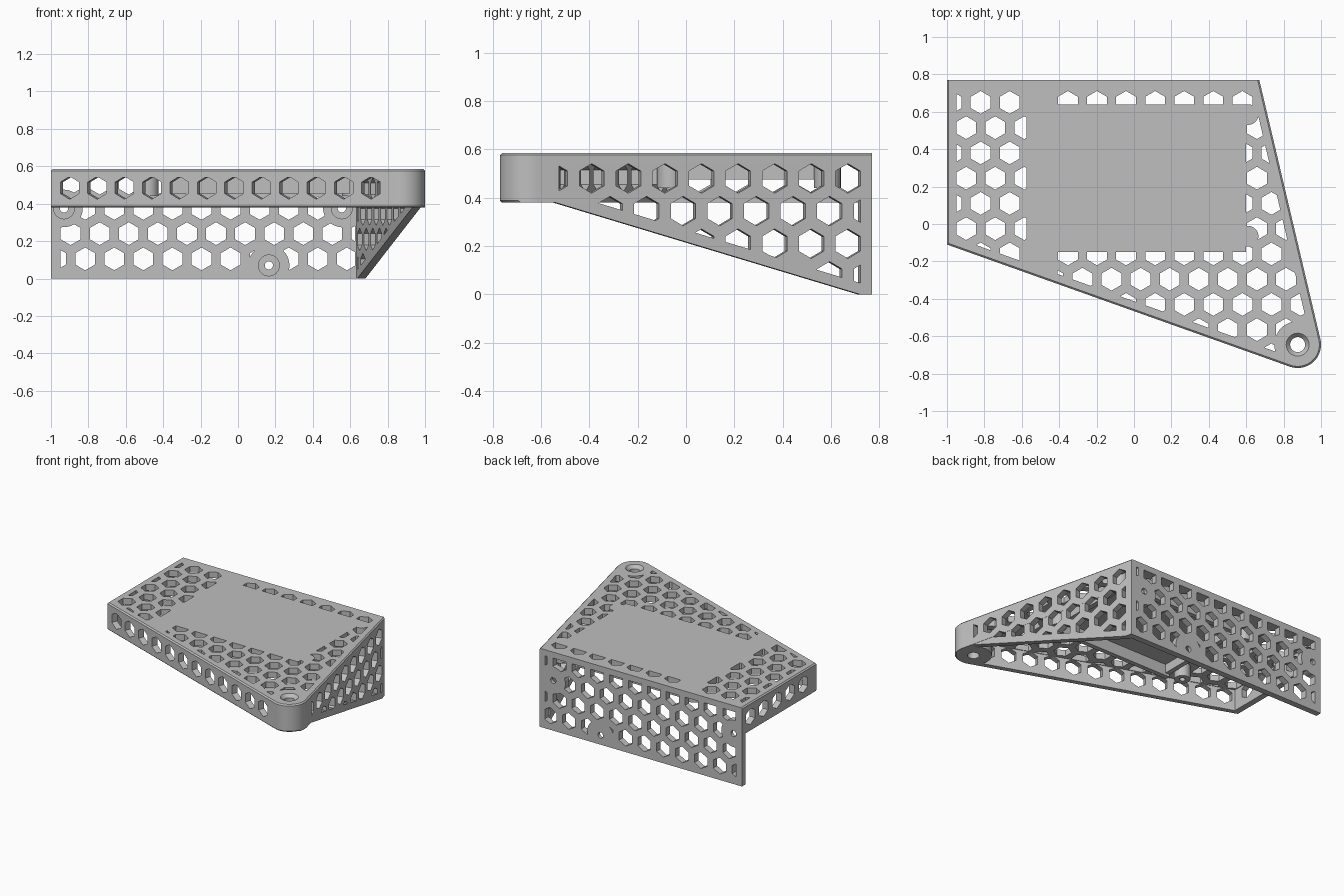
import bpy, bmesh, math
from mathutils import Matrix, Vector

cube = bpy.data.objects.get("Cube")
if cube:
    bpy.data.objects.remove(cube, do_unlink=True)

TONE = (0.52, 0.52, 0.52, 1)
grey = bpy.data.materials.new("light grey plastic")
grey.use_nodes = True
grey.diffuse_color = TONE
grey.node_tree.nodes["Principled BSDF"].inputs["Base Color"].default_value = TONE

TOP, RIM, WALL = 0.585, 0.38, 0.045
PITCH, ROW, HEX_R = 0.1555, 0.135, 0.061
POST = (0.875, -0.645)
POST_R = 0.125


def frame(origin, along):
    """Upright panel frame: u runs along the panel, v goes up, w is its normal."""
    a, b = Vector(along).normalized(), Vector((0, 0, 1))
    m = Matrix((a, b, a.cross(b))).transposed().to_4x4()
    m.translation = origin
    return m


FLAT = Matrix.Identity(4)
BACK = frame((0, 0.77, 0), (1, 0, 0))  # normal points inwards
LEFT = frame((-1, 0.77, 0), (0, -1, 0))
FRONT = frame((-1, -0.11, 0), (0.942, -0.335, 0))
RIGHT = frame((0.67, 0.77, 0), (-0.228, 0.974, 0))


def clip(poly, planes):
    """Cut a convex polygon by half planes (nx, ny, limit)."""
    for nx, ny, d in planes:
        out = []
        for i, p in enumerate(poly):
            q = poly[i - 1]
            sp, sq = nx * p[0] + ny * p[1] - d, nx * q[0] + ny * q[1] - d
            if sp * sq < 0:
                t = sq / (sq - sp)
                out.append((q[0] + t * (p[0] - q[0]), q[1] + t * (p[1] - q[1])))
            if sp <= 0:
                out.append(p)
        poly = out
    return poly


def area(p):
    return abs(sum(p[i - 1][0] * p[i][1] - p[i][0] * p[i - 1][1] for i in range(len(p)))) / 2


def ring(c, r, n=40, turn=0.0):
    return [(c[0] + r * math.cos(turn + math.tau * i / n),
             c[1] + r * math.sin(turn + math.tau * i / n)) for i in range(n)]


def rect(u0, u1, v0, v1):
    return [(u0, v0), (u1, v0), (u1, v1), (u0, v1)]


def prisms(name, polys, w0, w1, m=FLAT):
    """Extrude polygons from w0 to w1 inside a panel frame."""
    bm = bmesh.new()
    for poly in polys:
        lo = [bm.verts.new(m @ Vector((u, v, w0))) for u, v in poly]
        hi = [bm.verts.new(m @ Vector((u, v, w1))) for u, v in poly]
        bm.faces.new(lo[::-1])
        bm.faces.new(hi)
        for i in range(len(poly)):
            bm.faces.new((lo[i - 1], lo[i], hi[i], hi[i - 1]))
    bmesh.ops.recalc_face_normals(bm, faces=bm.faces)
    me = bpy.data.meshes.new(name)
    bm.to_mesh(me)
    bm.free()
    ob = bpy.data.objects.new(name, me)
    ob.data.materials.append(grey)
    bpy.context.collection.objects.link(ob)
    return ob


helpers = []


def helper(*args):
    ob = prisms(*args)
    ob.hide_render = True
    helpers.append(ob)
    return ob


def honeycomb(u0, v0, rows, planes):
    cells = []
    for r in range(rows):
        for k in range(-14, 15):
            c = (u0 + PITCH * (k + 0.5 * (r % 2)), v0 - ROW * r)
            cell = clip(ring(c, HEX_R, 6, math.pi / 6), planes)
            if len(cell) > 2 and area(cell) > 0.0004:
                cells.append(cell)
    return cells


def cut(target, cutter):
    mod = target.modifiers.new("cut", 'BOOLEAN')
    mod.operation, mod.solver, mod.object = 'DIFFERENCE', 'EXACT', cutter
    bpy.context.view_layer.objects.active = target
    bpy.ops.object.modifier_apply(modifier=mod.name)


def limits(inset):
    return [(-1, 0, 1 - inset), (0, 1, 0.77 - inset),
            (0.974, 0.228, 0.829 - inset), (-0.335, -0.942, 0.439 - inset)]


# Shell: outline with a rounded corner and chamfered rims
a0, a1 = math.atan2(-0.942, -0.335), math.atan2(0.228, 0.974)
arc = [(POST[0] + POST_R * math.cos(a0 + (a1 - a0) * i / 20),
        POST[1] + POST_R * math.sin(a0 + (a1 - a0) * i / 20)) for i in range(21)]
shell = prisms("shell", [[(-1, 0.77), (-1, -0.11)] + arc + [(0.67, 0.77)]], RIM, TOP)
bm = bmesh.new()
bm.from_mesh(shell.data)
rims = []
for e in bm.edges:
    a, b = (v.co for v in e.verts)
    mid = (a + b) / 2
    front_side = mid.y < -0.4 and mid.x < 0.99
    if abs(a.z - b.z) < 0.001 and mid.y < 0.76 and (mid.z > 0.5 or front_side):
        rims.append(e)
bmesh.ops.bevel(bm, geom=rims, offset=0.009, segments=1, affect='EDGES')
bm.to_mesh(shell.data)
bm.free()

# Hollow underside, leaving a solid post in the rounded corner
post = helper("corner_post_keep", [ring(POST, POST_R, 48)], 0.1, 0.9)
mid_x, mid_y = 0.665, -0.747
corner = (mid_x, mid_y, mid_x * POST[0] + mid_y * POST[1])
cavity = helper("cavity_cutter", [clip(rect(-2, 2, -2, 2), limits(WALL) + [corner])], 0.2, TOP - WALL)
cut(cavity, post)
cut(shell, cavity)

# Panels below the rim
back_panel = prisms("back_panel", [rect(-1, 0.67, 0, RIM)], 0, WALL, BACK)
side_panel = prisms("side_panel", [[(-1.345, RIM), (-0.05, 0), (0, 0), (0, RIM)]], -WALL, 0, RIGHT)

# Honeycomb openings of the upright panels, kept solid around the back screws
screws = [(0.165, 0.07, 0.11), (-0.93, 0.375, 0.1), (0.555, 0.375, 0.1)]
sides = [(0, 1, 0.54)]
combs = [
    ("back", BACK, [shell, back_panel],
     honeycomb(-0.895, 0.51, 4, sides + [(-1, 0, 0.95), (1, 0, 0.625), (0, -1, -0.045)])),
    ("left", LEFT, [shell], honeycomb(0.1, 0.485, 1, sides + [(-1, 0, -0.05), (1, 0, 0.79)])),
    ("front", FRONT, [shell], honeycomb(0.106, 0.485, 1, sides + [(-1, 0, -0.05), (1, 0, 1.87)])),
    ("right", RIGHT, [shell, side_panel],
     honeycomb(-0.103, 0.48, 4, sides + [(1, 0, -0.05), (-1, 0, 1.33), (-0.285, -0.9585, -0.031)])),
]
for name, m, targets, cells in combs:
    cutter = helper(name + "_comb_cutter", cells, -0.05, 0.05, m)
    if name == "back":
        cut(cutter, helper("screw_keep", [ring((x, z), r) for x, z, r in screws], -0.1, 0.1, BACK))
    for ob in targets:
        cut(ob, cutter)

# Honeycomb openings of the top, kept solid above the holder and standoffs
top_comb = helper("top_comb_cutter", honeycomb(-0.82, 0.65, 11, limits(0.05)), 0.5, 0.65)
pads = [rect(-0.575, 0.6, -0.15, 0.64), rect(-0.575, -0.41, -0.4, 0.8),
        ring((0.61, 0.585), 0.055), ring((0.61, -0.065), 0.055)]
for i, p in enumerate(pads):
    cut(top_comb, helper("top_keep_%d" % i, [p], 0.4, 0.7))
cut(top_comb, post)
cut(shell, top_comb)

# Counterbored screw holes in the back
for tag, r, w0 in (("bore", 0.022, -0.1), ("counterbore", 0.056, 0.025)):
    drill = helper(tag + "_cutter", [ring((x, z), r, 24) for x, z, _ in screws], w0, 0.1, BACK)
    cut(shell, drill)
    cut(back_panel, drill)

# Countersunk hole through the corner
hole = helper("corner_hole_cutter", [ring(POST, 0.04)], 0.2, 0.8)
sink = helper("countersink_cutter", [ring(POST, 0.035)], TOP - 0.03, TOP + 0.01)
for v in sink.data.vertices:
    if v.co.z > TOP:
        v.co.x = POST[0] + (v.co.x - POST[0]) * 2
        v.co.y = POST[1] + (v.co.y - POST[1]) * 2
cut(shell, hole)
cut(shell, sink)

# Holder rails and standoffs under the top
for name, x0, x1, y0, y1, z in (
        ("front_rail", -0.41, 0.6, -0.15, -0.115, 0.455),
        ("back_rail", -0.41, 0.6, 0.605, 0.64, 0.455),
        ("left_rail", -0.41, -0.375, -0.115, 0.605, 0.475),
        ("right_rail", 0.565, 0.6, -0.115, 0.605, 0.475)):
    prisms(name, [rect(x0, x1, y0, y1)], z, TOP - WALL + 0.002)
for i, c in enumerate([(0.61, 0.585), (0.61, -0.065), (-0.48, 0.585), (-0.48, -0.065)]):
    peg = prisms("standoff_%d" % i, [ring(c, 0.055, 32)], 0.44, TOP - WALL + 0.001)
    cut(peg, helper("socket_cutter_%d" % i, [ring(c, 0.02, 20)], 0.4, 0.52))

for ob in helpers:
    bpy.data.objects.remove(ob, do_unlink=True)

# Smooth round parts, keep edges sharp
bpy.ops.object.select_all(action='DESELECT')
for ob in bpy.context.collection.objects:
    if ob.type == 'MESH':
        ob.select_set(True)
        bpy.context.view_layer.objects.active = ob
bpy.ops.object.shade_smooth_by_angle(angle=math.radians(30))
